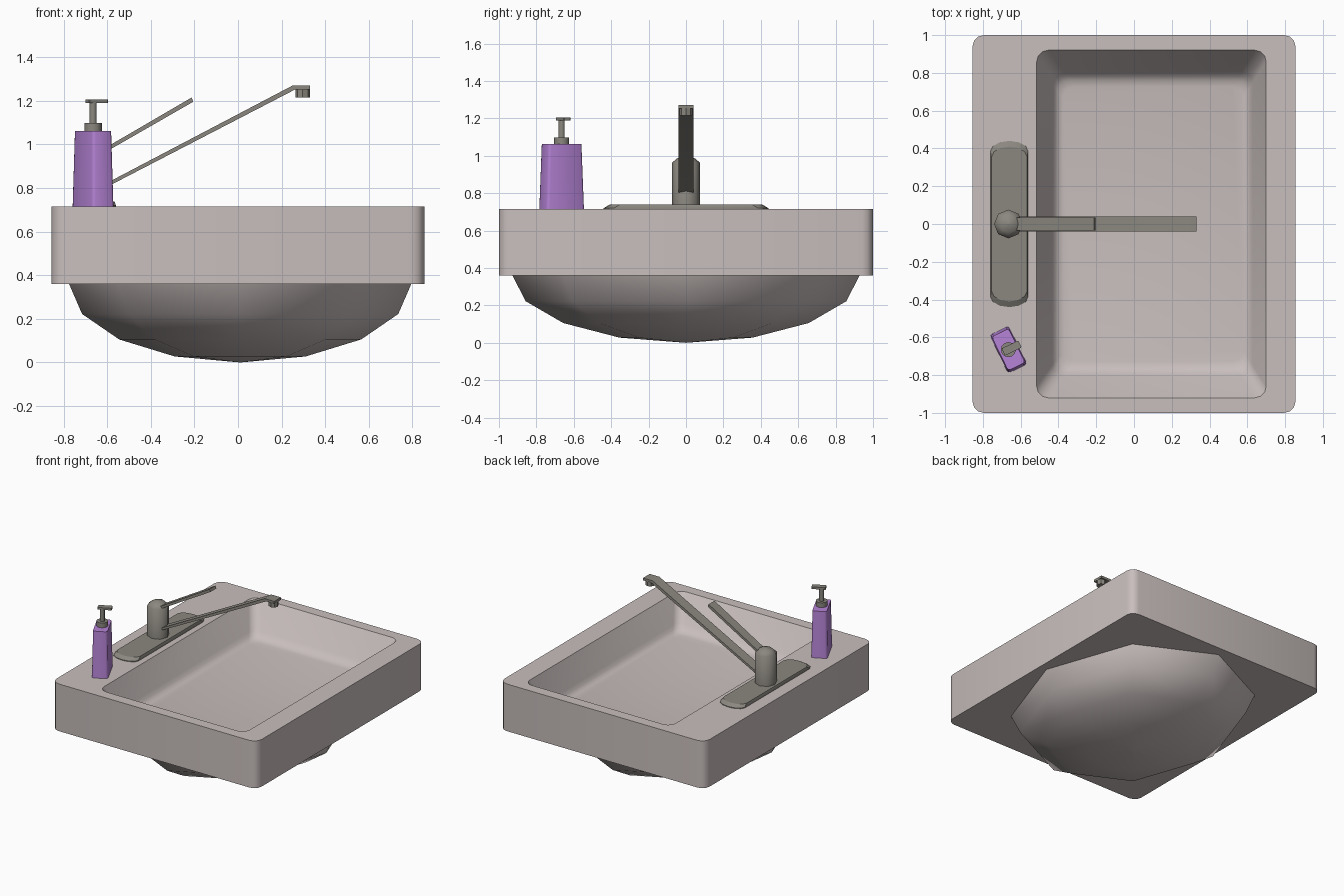
import bpy, bmesh, math
from mathutils import Matrix

if "Cube" in bpy.data.objects:
    bpy.data.objects.remove(bpy.data.objects["Cube"])


def mat(name, col):
    m = bpy.data.materials.new(name)
    m.diffuse_color = (*col, 1)
    m.use_nodes = True
    m.node_tree.nodes["Principled BSDF"].inputs["Base Color"].default_value = m.diffuse_color
    return m


CERAMIC = mat("pinkish_ceramic", (0.58, 0.52, 0.51))
METAL = mat("warm_grey_metal", (0.26, 0.245, 0.215))
PURPLE = mat("purple_plastic", (0.47, 0.23, 0.68))


def finish(bm, name, material, angle=40):
    bmesh.ops.recalc_face_normals(bm, faces=bm.faces)
    me = bpy.data.meshes.new(name)
    bm.to_mesh(me)
    bm.free()
    ob = bpy.data.objects.new(name, me)
    bpy.context.collection.objects.link(ob)
    me.materials.append(material)
    bpy.ops.object.select_all(action='DESELECT')
    ob.select_set(True)
    bpy.context.view_layer.objects.active = ob
    bpy.ops.object.shade_smooth_by_angle(angle=math.radians(angle))
    return ob


def rounded_rect(x0, x1, y0, y1, r, z, n=3):
    pts = []
    for cx, cy, a0 in ((x1 - r, y1 - r, 0), (x0 + r, y1 - r, 90),
                       (x0 + r, y0 + r, 180), (x1 - r, y0 + r, 270)):
        for i in range(n + 1):
            a = math.radians(a0 + 90 * i / n)
            pts.append((cx + r * math.cos(a), cy + r * math.sin(a), z))
    return pts


def loft(rings, name, material, angle=40, transform=None):
    """Skin equal-length rings and cap both ends."""
    bm = bmesh.new()
    vs = [[bm.verts.new(p) for p in ring] for ring in rings]
    n = len(vs[0])
    for a, b in zip(vs, vs[1:]):
        for i in range(n):
            j = (i + 1) % n
            bm.faces.new((a[i], a[j], b[j], b[i]))
    bm.faces.new(vs[0][::-1])
    bm.faces.new(vs[-1])
    if transform:
        bm.transform(transform)
    return finish(bm, name, material, angle)


def lathe(profile, x, y, sides, name, material, sx=1, sy=1, angle=40):
    rings = [[(x + sx * r * math.cos(2 * math.pi * i / sides),
               y + sy * r * math.sin(2 * math.pi * i / sides), z)
              for i in range(sides)] for r, z in profile]
    return loft(rings, name, material, angle)


def bar(outline, half, name):
    """Side outline in x/z, extruded across y."""
    return loft([[(x, y, z) for x, z in outline] for y in (-half, half)],
                name, METAL, 30)


# Basin block with sloped, filleted recess
TOP, DEPTH = 0.715, 0.23
rings = [rounded_rect(-0.855, 0.855, -1, 1, 0.06, z) for z in (0.36, TOP)]
for f, d in ((0, 0), (0.72, 0.78), (0.85, 0.9), (1.0, 0.97), (1.2, 1.0)):
    rings.append(rounded_rect(-0.515 + 0.115 * f, 0.70 - 0.10 * f,
                              -0.92 + 0.16 * f, 0.92 - 0.16 * f,
                              0.06, TOP - DEPTH * d))
loft(rings, "basin", CERAMIC)

# Bowl underside: half of an eight-sided ellipsoid
lathe([(max(math.cos(math.radians(a)), 0.002),
        0.36 - 0.36 * math.sin(math.radians(a))) for a in (0, 22.5, 45, 67.5, 90)],
      0.01, 0, 8, "bowl_underside", CERAMIC, 0.785, 0.928, 60)

# Tap base plate with arched ends
def plate(inset, z):
    pts = []
    for s in (1, -1):
        for i in range(7):
            t = math.cos(math.pi * i / 6) * s
            bulge = 0.055 * math.sqrt(max(0, 1 - t * t))
            pts.append((-0.66 + (0.1 - inset * 0.2) * t,
                        s * (0.385 + bulge - inset), z))
    return pts


loft([plate(0, 0.71), plate(0, 0.72), plate(0.03, 0.738)], "tap_base_plate", METAL, 30)

# Tap body, spout, nozzle and lever
lathe([(0.076, 0.725), (0.076, 0.962), (0.045, 0.988), (0.002, 0.998)],
      -0.665, 0, 8, "tap_body", METAL, angle=50)
bar([(-0.64, 0.785), (0.262, 1.252), (0.33, 1.252), (0.33, 1.27),
     (0.25, 1.27), (-0.64, 0.803)], 0.04, "tap_spout")
lathe([(0.034, 1.215), (0.034, 1.256)], 0.297, 0, 8, "spout_nozzle", METAL)
bar([(-0.63, 0.952), (-0.205, 1.196), (-0.213, 1.215), (-0.63, 0.972)],
    0.035, "tap_lever")

# Soap dispenser: tapered bottle, collar, stem, pump spout
place = Matrix.Translation((-0.665, -0.665, 0)) @ Matrix.Rotation(math.radians(26), 4, 'Z')
loft([rounded_rect(-w, w, -l, l, 0.015, z, 2)
      for w, l, z in ((0.056, 0.112, TOP - 0.003), (0.05, 0.1, 1.062))],
     "soap_bottle", PURPLE, 50, place)
lathe([(0.04, 1.055), (0.04, 1.098)], -0.665, -0.665, 12, "pump_collar", METAL)
lathe([(0.017, 1.09), (0.017, 1.195)], -0.665, -0.665, 10, "pump_stem", METAL)
loft([rounded_rect(-0.03, 0.068, -0.021, 0.021, 0.004, z, 1) for z in (1.189, 1.205)],
     "pump_spout", METAL, 30, place)
